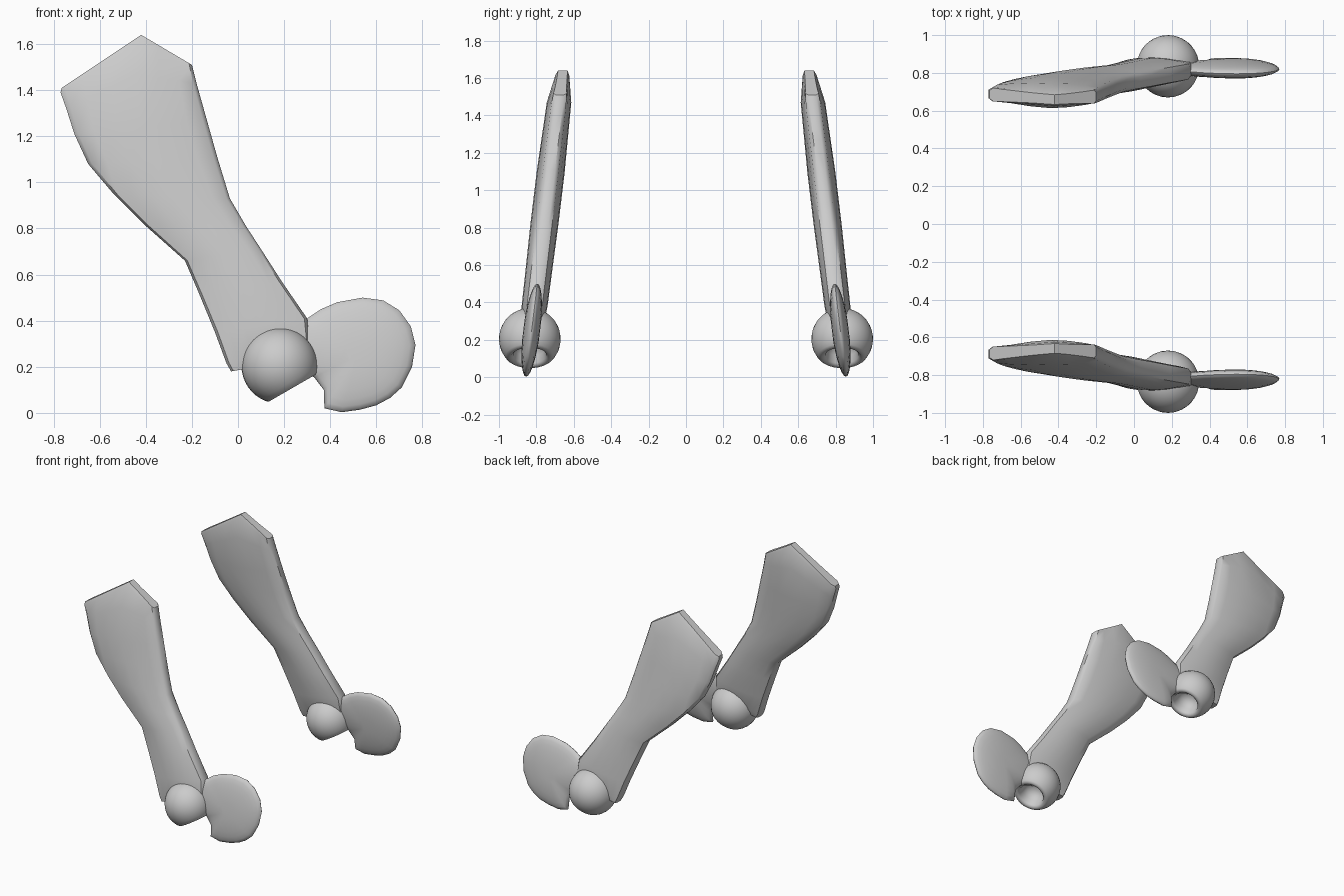
import bpy, bmesh, math
from mathutils import Vector

cube = bpy.data.objects.get("Cube")
if cube:
    bpy.data.objects.remove(cube, do_unlink=True)

GREY = (0.6, 0.6, 0.6, 1)
mat = bpy.data.materials.new("plain grey")
mat.use_nodes = True
mat.diffuse_color = GREY
mat.node_tree.nodes["Principled BSDF"].inputs["Base Color"].default_value = GREY


def lean(z):
    """Sideways position of the leaning mid plane at a given height."""
    return 0.68 + 0.12 * (1.46 - z)


def loft(name, rings, strip_caps=False, angle=40):
    """Skin closed rings of points, cap both ends, mirror to the other side."""
    bm = bmesh.new()
    loops = [[bm.verts.new(p) for p in ring] for ring in rings]
    n = len(loops[0])
    for a, b in zip(loops, loops[1:]):
        for i in range(n):
            j = (i + 1) % n
            bm.faces.new((a[i], a[j], b[j], b[i]))
    for ring in (loops[0], loops[-1]):
        if strip_caps:
            for i in range(n // 2 - 1):
                bm.faces.new((ring[i], ring[i + 1], ring[n - 2 - i], ring[n - 1 - i]))
        else:
            bm.faces.new(ring)
    bmesh.ops.recalc_face_normals(bm, faces=bm.faces)
    mesh = bpy.data.meshes.new(name)
    bm.to_mesh(mesh)
    bm.free()
    mesh.materials.append(mat)
    obj = bpy.data.objects.new(name, mesh)
    bpy.context.collection.objects.link(obj)
    bpy.ops.object.select_all(action='DESELECT')
    obj.select_set(True)
    bpy.context.view_layer.objects.active = obj
    bpy.ops.object.shade_smooth_by_angle(angle=math.radians(angle))
    mirror = obj.modifiers.new("other_side", 'MIRROR')
    mirror.use_axis = (False, True, False)
    mirror.use_mirror_merge = False
    return obj


# Flat arm: rows of left edge, middle, right edge (x, z) and bulge amount
def row(left, right, bulge, mid=None):
    left, right = Vector(left), Vector(right)
    return left, Vector(mid) if mid else (left + right) / 2, right, bulge


rows = [
    row((-0.765, 1.41), (-0.20, 1.51), -0.3, (-0.42, 1.64)),
    row((-0.77, 1.39), (-0.195, 1.49), 0.0, (-0.42, 1.615)),
    row((-0.745, 1.32), (-0.18, 1.43), 0.75, (-0.44, 1.47)),
    row((-0.71, 1.21), (-0.135, 1.27), 0.9),
    row((-0.65, 1.08), (-0.09, 1.11), 1.0),
    row((-0.54, 0.95), (-0.035, 0.93), 1.0),
    row((-0.41, 0.82), (0.035, 0.81), 1.0),
    row((-0.23, 0.66), (0.10, 0.71), 0.95),
    row((-0.17, 0.52), (0.19, 0.57), 0.9),
    row((-0.10, 0.35), (0.30, 0.41), 0.85),
    row((-0.05, 0.215), (0.31, 0.30), 0.6),
    row((-0.03, 0.18), (0.31, 0.24), 0.0),
]
# position across the arm, half thickness at the rim, share of the bulge
section = [(u, 0.022 if abs(u) == 1 else 0.037, 1 - u * u)
           for u in (-1, -0.94, -0.7, -0.35, 0, 0.35, 0.7, 0.94, 1)]
arm = []
for left, mid, right, bulge in rows:
    front, back = [], []
    for u, rim, share in section:
        p = mid.lerp(right if u > 0 else left, abs(u))
        half = rim + 0.038 * bulge * share
        front.append((p.x, lean(p.y) - half, p.y))
        back.append((p.x, lean(p.y) + half, p.y))
    arm.append(front + back[::-1])
loft("flat_arm", arm, strip_caps=True)

# Lens-shaped paddle with a notch beside the ball
outline = [(0.20, 0.36), (0.30, 0.41), (0.36, 0.45), (0.43, 0.48), (0.54, 0.50),
           (0.63, 0.488), (0.70, 0.445), (0.75, 0.375), (0.77, 0.295), (0.755, 0.2),
           (0.71, 0.11), (0.66, 0.065), (0.60, 0.033), (0.53, 0.014), (0.45, 0.003),
           (0.375, 0.02), (0.372, 0.10), (0.33, 0.155), (0.20, 0.20)]
hub = Vector((0.52, 0.25))
paddle = []
STEPS = 14
for k in range(1, STEPS):
    a = math.pi * k / STEPS
    ring = []
    for p in outline:
        q = hub.lerp(Vector(p), math.sin(a) / math.sin(math.pi / 2))
        ring.append((q.x, lean(q.y) - 0.046 * math.cos(a), q.y))
    paddle.append(ring)
loft("paddle", paddle, angle=60)

# Ball turned around a tilted axis, with a cup sunk into its underside
R = 0.165
centre = Vector((0.18, 0.835, 0.205))
axis = Vector((0.5, 0, -0.866)).normalized()
side = Vector((0, 1, 0))
other = axis.cross(side)
profile = [(R * math.sin(t), -R * math.cos(t))
           for t in (math.radians(4 + 9 * i) for i in range(14))]
profile += [(0.128, 0.104), (0.118, 0.112), (0.10, 0.112), (0.088, 0.10),
            (0.082, 0.06), (0.065, 0.025), (0.035, 0.005), (0.005, 0.0)]
ball = []
for r, h in profile:
    ring = []
    for i in range(32):
        a = math.tau * i / 32
        ring.append(centre + axis * h + (side * math.cos(a) + other * math.sin(a)) * r)
    ball.append(ring)
loft("ball_with_cup", ball, angle=50)
